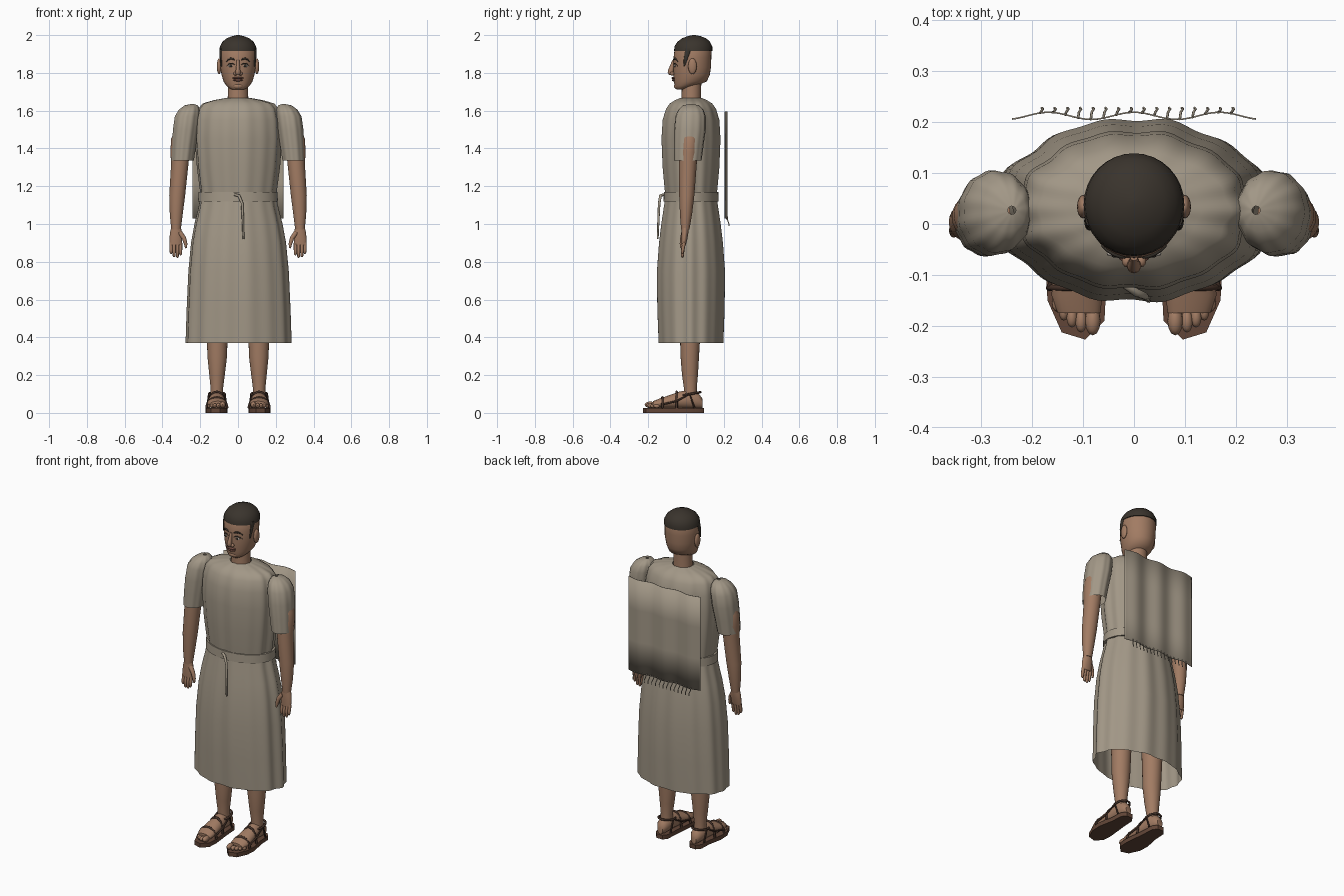
import bpy, bmesh, math
from mathutils import Matrix, Vector

cube = bpy.data.objects.get("Cube")
if cube:
    bpy.data.objects.remove(cube, do_unlink=True)


def material(name, r, g, b):
    m = bpy.data.materials.new(name)
    m.use_nodes = True
    m.diffuse_color = (r, g, b, 1)
    m.node_tree.nodes["Principled BSDF"].inputs["Base Color"].default_value = (r, g, b, 1)
    return m


linen = material("linen", 0.36, 0.31, 0.24)
skin = material("skin", 0.36, 0.2, 0.125)
hair = material("dark hair", 0.042, 0.034, 0.026)
leather = material("sole leather", 0.12, 0.06, 0.038)
strap = material("strap leather", 0.06, 0.032, 0.022)
lip = material("lips", 0.17, 0.075, 0.055)
white = material("eye white", 0.5, 0.45, 0.4)


def smooth(obj, angle=45):
    bpy.ops.object.select_all(action='DESELECT')
    obj.select_set(True)
    bpy.context.view_layer.objects.active = obj
    bpy.ops.object.shade_smooth_by_angle(angle=math.radians(angle))


def finish(name, bm, mat):
    bmesh.ops.recalc_face_normals(bm, faces=bm.faces)
    mesh = bpy.data.meshes.new(name)
    bm.to_mesh(mesh)
    bm.free()
    mesh.materials.append(mat)
    obj = bpy.data.objects.new(name, mesh)
    bpy.context.collection.objects.link(obj)
    smooth(obj)
    return obj


def loft(name, mat, rings, n=24, axis='z', fold=None, caps=True, closed=False):
    """Skin elliptical rings (position, centre a, centre b, radius a, radius b)."""
    bm = bmesh.new()
    loops = []
    for t, ca, cb, ra, rb in rings:
        loop = []
        for i in range(n):
            a = math.tau * i / n
            k = fold(a, t) if fold else 1
            u, v = ca + ra * k * math.cos(a), cb + rb * k * math.sin(a)
            loop.append(bm.verts.new((u, v, t) if axis == 'z' else (u, t, v)))
        loops.append(loop)
    pairs = list(zip(loops, loops[1:]))
    if closed:
        pairs.append((loops[-1], loops[0]))
    for lo, hi in pairs:
        for i in range(n):
            j = (i + 1) % n
            bm.faces.new((lo[i], lo[j], hi[j], hi[i]))
    if caps:
        bm.faces.new(loops[0])
        bm.faces.new(loops[-1])
    return finish(name, bm, mat)


def ball(name, mat, loc, size, seg=16):
    bm = bmesh.new()
    bmesh.ops.create_uvsphere(bm, u_segments=seg, v_segments=seg // 2 + 2, radius=1,
                              matrix=Matrix.Translation(loc) @ Matrix.Diagonal((*size, 1)))
    return finish(name, bm, mat)


def tube(name, mat, pts, radii, cyclic=False):
    """Round cord through points, converted to a mesh."""
    cu = bpy.data.curves.new(name, 'CURVE')
    cu.dimensions, cu.bevel_depth, cu.bevel_resolution = '3D', 1, 2
    cu.use_fill_caps = True
    sp = cu.splines.new('POLY')
    sp.points.add(len(pts) - 1)
    sp.use_cyclic_u = cyclic
    for i, (p, co) in enumerate(zip(sp.points, pts)):
        p.co = (*co, 1)
        p.radius = radii[i] if isinstance(radii, (list, tuple)) else radii
    cu.materials.append(mat)
    obj = bpy.data.objects.new(name, cu)
    bpy.context.collection.objects.link(obj)
    bpy.ops.object.select_all(action='DESELECT')
    obj.select_set(True)
    bpy.context.view_layer.objects.active = obj
    bpy.ops.object.convert(target='MESH')
    smooth(obj, 60)


# Tunic: pleated bodice and skirt, open at the hem
def pleats(a, t):
    return 1 + 0.016 * math.cos(14 * a + 0.5) + 0.012 * math.cos(9 * a + 1.2 * math.sin(a))


def oval_rings(rows, cy=0.027):
    return [(z, 0, cy, rx, ry) for z, rx, ry in rows]


loft("tunic_top", linen, oval_rings([
    (1.14, .196, .135), (1.17, .2, .138), (1.3, .217, .15), (1.45, .228, .156), (1.55, .223, .15),
    (1.61, .21, .132), (1.638, .187, .112), (1.655, .13, .085), (1.668, .06, .056)]),
    n=112, fold=pleats, caps=False)
loft("tunic_skirt", linen, oval_rings([
    (1.14, .198, .136), (1.08, .21, .145), (1.0, .23, .157), (.9, .248, .169), (.75, .262, .18),
    (.55, .271, .178), (.37, .277, .171)]), n=112, fold=pleats, caps=False)
loft("belt", linen, oval_rings([
    (1.12, .195, .132), (1.12, .211, .146), (1.17, .209, .144), (1.17, .193, .13)]),
    n=64, caps=False, closed=True)
tube("belt_tie", linen, [(-.018, -.12, 1.155), (.005, -.135, 1.15), (.022, -.142, 1.11),
                         (.026, -.146, 1.02), (.029, -.15, .92)], [.007, .008, .007, .006, .005])

# Shawl hanging behind the back, with a fringe
def shawl_y(x):
    return 0.2125 + 0.007 * math.cos(math.tau * x / 0.168)


bm = bmesh.new()
columns = 64
rows = [[bm.verts.new((x, shawl_y(x), z)) for x in
         (-.24 + .48 * i / columns for i in range(columns + 1))] for z in (1.03, 1.22, 1.41, 1.595)]
for lo, hi in zip(rows, rows[1:]):
    for i in range(columns):
        bm.faces.new((lo[i], lo[i + 1], hi[i + 1], hi[i]))
shawl = finish("shawl", bm, linen)
mod = shawl.modifiers.new("thickness", 'SOLIDIFY')
mod.thickness, mod.offset = 0.003, 0
for i in range(16):
    x = -0.185 + i * 0.025
    y = shawl_y(x)
    tube(f"fringe_{i + 1}", linen, [(x, y, 1.04), (x + .002, .22, 1.02), (x + .006, .226, 1.005),
                                    (x + .004, .228, .99)], .0025)

# Head, hair and neck
loft("neck", skin, [(1.6, 0, .027, .058, .055), (1.68, 0, .028, .054, .051),
                    (1.77, 0, .03, .052, .052)])
loft("head", skin, [
    (1.711, 0, -.03, .028, .018), (1.718, 0, -.022, .044, .034), (1.733, 0, 0, .062, .06),
    (1.755, 0, .023, .077, .087), (1.79, 0, .03, .087, .096), (1.83, 0, .032, .094, .1),
    (1.88, 0, .034, .096, .1), (1.92, 0, .037, .095, .098), (1.955, 0, .04, .08, .084),
    (1.978, 0, .043, .04, .045)], n=32)
loft("hair_cap", hair, [
    (1.915, 0, .038, .094, .096), (1.916, 0, .038, .099, .101), (1.94, 0, .039, .096, .1),
    (1.965, 0, .041, .082, .086), (1.983, 0, .043, .06, .064), (1.995, 0, .043, .03, .033),
    (2.0, 0, .043, .006, .006)], n=32)


def face_point(x, z, lift=0.0):
    return Vector((x, 0.033 - 0.1 * math.sqrt(1 - (x / 0.096) ** 2) - lift, z))


loft("nose", skin, [(1.868, 0, -.066, .007, .006), (1.84, 0, -.072, .009, .012),
                    (1.815, 0, -.08, .012, .015), (1.8, 0, -.082, .014, .015),
                    (1.788, 0, -.077, .011, .011)], n=16)
ball("upper_lip", lip, (0, -.066, 1.773), (.03, .011, .006))
ball("lower_lip", lip, (0, -.064, 1.762), (.026, .011, .007))
ball("chin", skin, (0, -.042, 1.73), (.03, .022, .018))

for s, side in ((1, "left"), (-1, "right")):
    # Face details
    ball(side + "_nostril", skin, (s * .014, -.073, 1.796), (.01, .012, .01), 12)
    ball(side + "_eye", white, face_point(s * .038, 1.838), (.016, .005, .007), 12)
    ball(side + "_iris", hair, face_point(s * .038, 1.838, .003), (.007, .004, .006), 12)
    for part, dz, mat, r in (("brow", .872, hair, .005), ("eyelid", .847, hair, .0025)):
        tube(f"{side}_{part}", mat, [face_point(s * (.017 + .046 * k / 4),
             1 + dz - .003 * (k - 1.6) ** 2 + .004) for k in range(5)],
             [r * .6, r, r, r * .8, r * .4])
    ball(side + "_ear", skin, (s * .1, .034, 1.835), (.012, .023, .042))
    loft(side + "_sideburn", hair, [(1.835, s * .087, -.01, .004, .003), (1.87, s * .09, -.002, .006, .01),
                                    (1.9, s * .091, .006, .007, .014), (1.93, s * .089, .014, .007, .018)], n=12)

    # Sleeve and arm
    def gather(a, t):
        return 1 + .018 * math.cos(11 * a)

    loft(side + "_sleeve", linen, [
        (1.635, s * .24, .027, .008, .008), (1.628, s * .248, .027, .035, .042),
        (1.605, s * .258, .026, .056, .066), (1.57, s * .268, .024, .067, .08),
        (1.5, s * .277, .021, .068, .083), (1.42, s * .286, .015, .064, .078),
        (1.335, s * .294, .01, .059, .072)], n=66, fold=gather, caps=False)
    loft(side + "_arm", skin, [
        (1.52, s * .283, .02, .04, .042), (1.45, s * .303, .018, .051, .048),
        (1.38, s * .307, .014, .051, .048), (1.32, s * .308, .01, .046, .047),
        (1.15, s * .322, .004, .042, .04), (1.05, s * .327, 0, .034, .032),
        (.97, s * .328, -.004, .025, .022)])
    # Hand
    loft(side + "_palm", skin, [
        (.99, s * .328, -.004, .023, .02), (.955, s * .328, -.006, .032, .019),
        (.92, s * .329, -.009, .034, .016), (.89, s * .33, -.012, .032, .012)], n=16)
    for f, (x, tip) in enumerate(((.304, .835), (.321, .822), (.338, .825), (.354, .842))):
        tube(f"{side}_finger_{f + 1}", skin, [(s * x, -.01, .9), (s * x, -.017, .865), (s * x, -.019, tip + .008),
             (s * x, -.017, tip)], [.0095, .009, .008, .004])
    tube(side + "_thumb", skin, [(s * .308, -.012, .955), (s * .286, -.02, .925), (s * .277, -.024, .895),
                                 (s * .275, -.025, .872)], [.014, .012, .01, .005])

    # Leg and foot
    loft(side + "_leg", skin, [
        (.07, s * .112, .025, .035, .035), (.13, s * .112, .023, .033, .034),
        (.2, s * .111, .021, .041, .042), (.3, s * .11, .02, .052, .049),
        (.42, s * .11, .022, .055, .054), (.7, s * .11, .025, .065, .065)])
    loft(side + "_foot", skin, [
        (.088, s * .112, .05, .018, .024), (.065, s * .112, .064, .034, .041),
        (.01, s * .112, .073, .038, .049), (-.04, s * .112, .067, .041, .044),
        (-.09, s * .112, .058, .047, .035), (-.14, s * .112, .05, .05, .026),
        (-.175, s * .108, .044, .042, .018)], axis='y')
    for t, (x, y, r) in enumerate(((.081, -.19, .017), (.104, -.191, .013), (.122, -.183, .012),
                                   (.138, -.171, .011), (.152, -.155, .01))):
        ball(f"{side}_toe_{t + 1}", skin, (s * x, y, .026 + r), (r * .9, r * 1.7, r), 12)

    # Sandal: sole cut from an outline, then the straps
    outline = [(.055, -.13), (.058, -.19), (.096, -.227), (.142, -.213), (.17, -.15), (.173, -.09),
               (.155, .0), (.152, .07), (.13, .095), (.092, .095), (.072, .07), (.068, .0)]
    bm = bmesh.new()
    base = bm.faces.new([bm.verts.new((s * x, y, 0)) for x, y in outline])
    top = bmesh.ops.extrude_face_region(bm, geom=[base])["geom"]
    bmesh.ops.translate(bm, verts=[v for v in top if isinstance(v, bmesh.types.BMVert)], vec=(0, 0, .025))
    if base not in bm.faces:
        bm.faces.new([v for v in bm.verts if v.co.z < .01][:len(outline)])
    finish(side + "_sole", bm, leather)
    arc = [math.pi * k / 12 for k in range(13)]
    for part, y, w, h in (("toe", -.125, .055, .058), ("instep", -.05, .046, .088)):
        tube(f"{side}_{part}_strap", strap, [(s * .112 + w * math.cos(a), y, .024 + h * math.sin(a))
                                             for a in arc], .0065)
    tube(side + "_ankle_strap", strap, [(s * .112 + .042 * math.cos(2 * a), .022 + .055 * math.sin(2 * a),
         .1 + .01 * math.sin(2 * a)) for a in arc[:-1]], .006, cyclic=True)
    for e in (-1, 1):
        tube(f"{side}_side_strap_{e + 2}", strap, [(s * .112 + e * .053, -.125, .045), (s * .112 + e * .047, -.05, .062),
             (s * .112 + e * .042, .02, .1), (s * .112 + e * .04, .045, .025)], .005)
